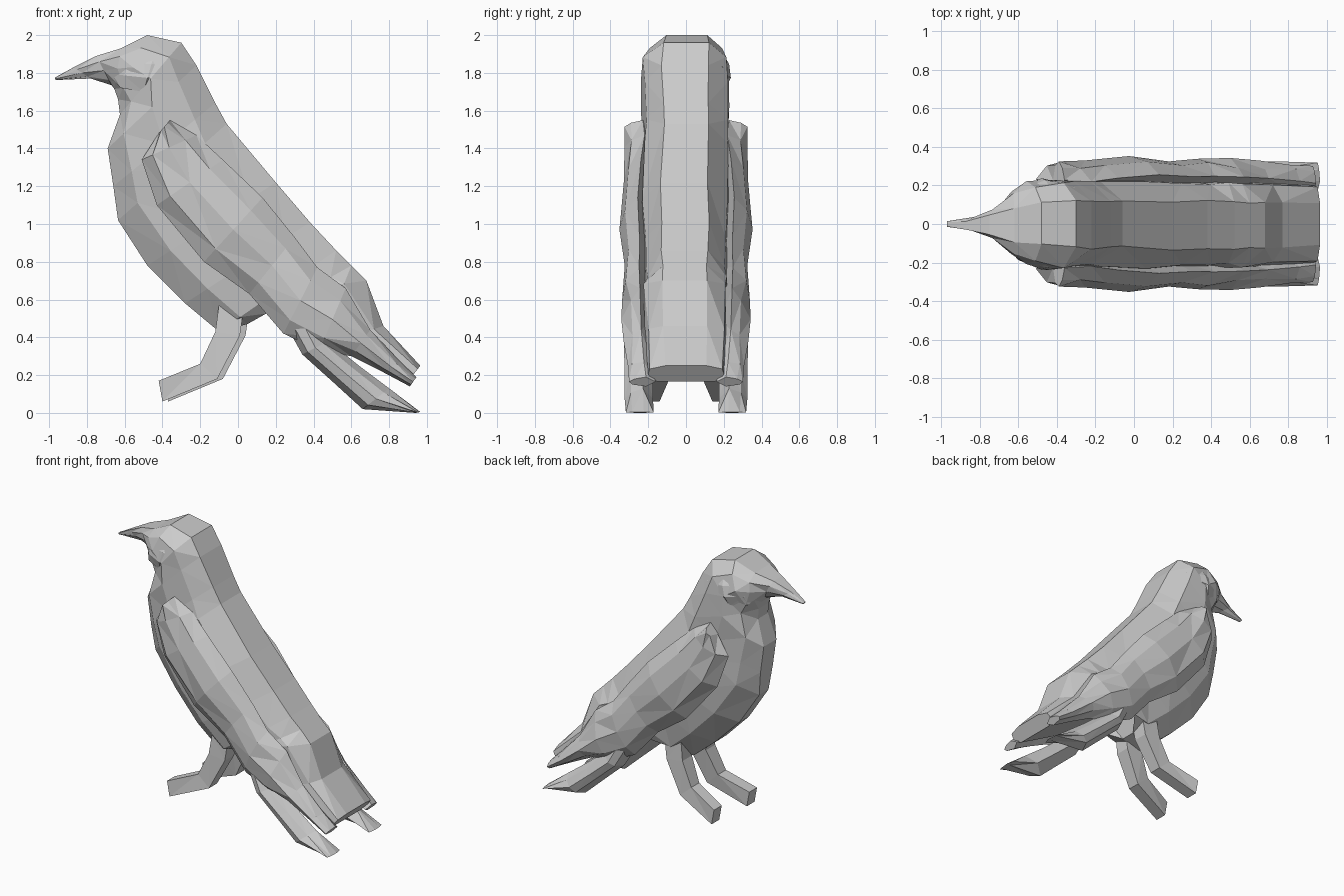
import bpy, bmesh, random

if "Cube" in bpy.data.objects:
    bpy.data.objects.remove(bpy.data.objects["Cube"])

random.seed(4)


def loft(name, rings, ripple=0.0):
    """Skin a closed, triangulated low-poly shell over equal-sized rings."""
    bm = bmesh.new()
    rows = [[bm.verts.new(p) for p in ring] for ring in rings]
    for row in rows[1:-1]:
        for v in row:
            v.co.y += random.uniform(-ripple, ripple)
    n = len(rows[0])
    for a, b in zip(rows, rows[1:]):
        for i in range(n):
            j = (i + 1) % n
            bm.faces.new((a[i], a[j], b[j], b[i]))
    bm.faces.new(rows[0][::-1])
    bm.faces.new(rows[-1])
    bmesh.ops.triangulate(bm, faces=bm.faces[:])
    bmesh.ops.recalc_face_normals(bm, faces=bm.faces[:])
    mesh = bpy.data.meshes.new(name)
    bm.to_mesh(mesh)
    bm.free()
    obj = bpy.data.objects.new(name, mesh)
    bpy.context.collection.objects.link(obj)
    return obj


def section(s, profile):
    """Ring from upper point to lower point; profile holds (t, y)."""
    ux, uz, lx, lz, w = s
    return [(ux + (lx - ux) * t, y * w, uz + (lz - uz) * t) for t, y in profile]


def symmetric(half):
    return half + [(t, -y) for t, y in reversed(half)]


def mirror(obj):
    m = obj.modifiers.new("Mirror", 'MIRROR')
    m.use_axis = (False, True, False)
    m.use_mirror_merge = False


# Body: beak, head, breast and tail (upper x, z, lower x, z, half width)
breast_ring = symmetric([(0, .54), (.2, .96), (.5, 1), (.82, .75), (1, .27)])
tail_ring = symmetric([(0, .54), (.2, .96), (.5, 1), (.8, .95), (1, .75)])
body = [
    (-.97, 1.775, -.965, 1.762, .015),
    (-.87, 1.83, -.78, 1.77, .04),
    (-.75, 1.89, -.67, 1.735, .085),
    (-.62, 1.93, -.655, 1.715, .16),
    (-.48, 2.0, -.635, 1.66, .21),
    (-.30, 1.96, -.625, 1.58, .225),
    (-.22, 1.84, -.69, 1.40, .23),
    (-.12, 1.64, -.66, 1.20, .225),
    (-.06, 1.53, -.635, 1.02, .235),
    (.20, 1.22, -.48, .78, .235),
    (.38, 1.01, -.28, .58, .23),
    (.52, .86, -.10, .43, .225),
    (.60, .78, .05, .47, .225),
]
tail = [
    (.68, .70, .09, .62, .22),
    (.77, .46, .52, .38, .22),
    (.965, .25, .90, .165, .20),
]
loft("body", [section(s, breast_ring) for s in body]
     + [section(s, tail_ring) for s in tail], .014)

# Brow and cheek forming one soft facial ridge
ridge = [(0, .85), (.3, 1.02), (.65, 1.06), (1, .9), (.5, .6)]
face = [(-.68, 1.86, -.66, 1.76, .10), (-.57, 1.91, -.62, 1.72, .175),
        (-.44, 1.91, -.50, 1.70, .224), (-.30, 1.86, -.34, 1.77, .19)]
mirror(loft("face_ridge", [section(s, ridge) for s in face]))

# Folded wings, running into the upper feather tip
wing_ring = [(0, .235), (.2, .30), (.5, .335), (.8, .315), (1, .235), (.5, .18)]
wing = [
    (-.36, 1.55, -.42, 1.48, .97),
    (-.22, 1.47, -.51, 1.34, .95),
    (-.08, 1.34, -.43, 1.10, 1.0),
    (.13, 1.14, -.18, .80, 1.04),
    (.30, .93, .06, .63, 1.0),
    (.42, .77, .24, .42, 1.03),
    (.57, .66, .43, .33, 1.0),
    (.70, .44, .60, .30, .97),
    (.86, .27, .76, .22, .95),
    (.945, .19, .91, .14, .90),
]
mirror(loft("wing", [section(s, wing_ring) for s in wing], .012))

# Lower feather, emerging from inside the wing
feather = [(.36, .62, .24, .49, .90), (.48, .38, .34, .31, .98),
           (.64, .25, .49, .175, .97), (.80, .13, .66, .02, .97),
           (.965, .005, .94, 0, .95)]
mirror(loft("lower_wing_feather", [section(s, wing_ring) for s in feather]))

# Legs with splayed feet (front x, z, rear x, z, centre y, half width)
leg = [
    (-.10, .58, .04, .62, .10, .06),
    (-.12, .43, .01, .41, .115, .055),
    (-.20, .26, -.11, .18, .135, .047),
    (-.42, .17, -.40, .06, .185, .045),
]
for side, name, shift in ((-1, "front_leg", 0), (1, "back_leg", .03)):
    rings = [[(ax + shift, side * (c - h), az), (ax + shift, side * (c + h), az),
              (bx + shift, side * (c + h), bz), (bx + shift, side * (c - h), bz)]
             for ax, az, bx, bz, c, h in leg]
    loft(name, rings)
